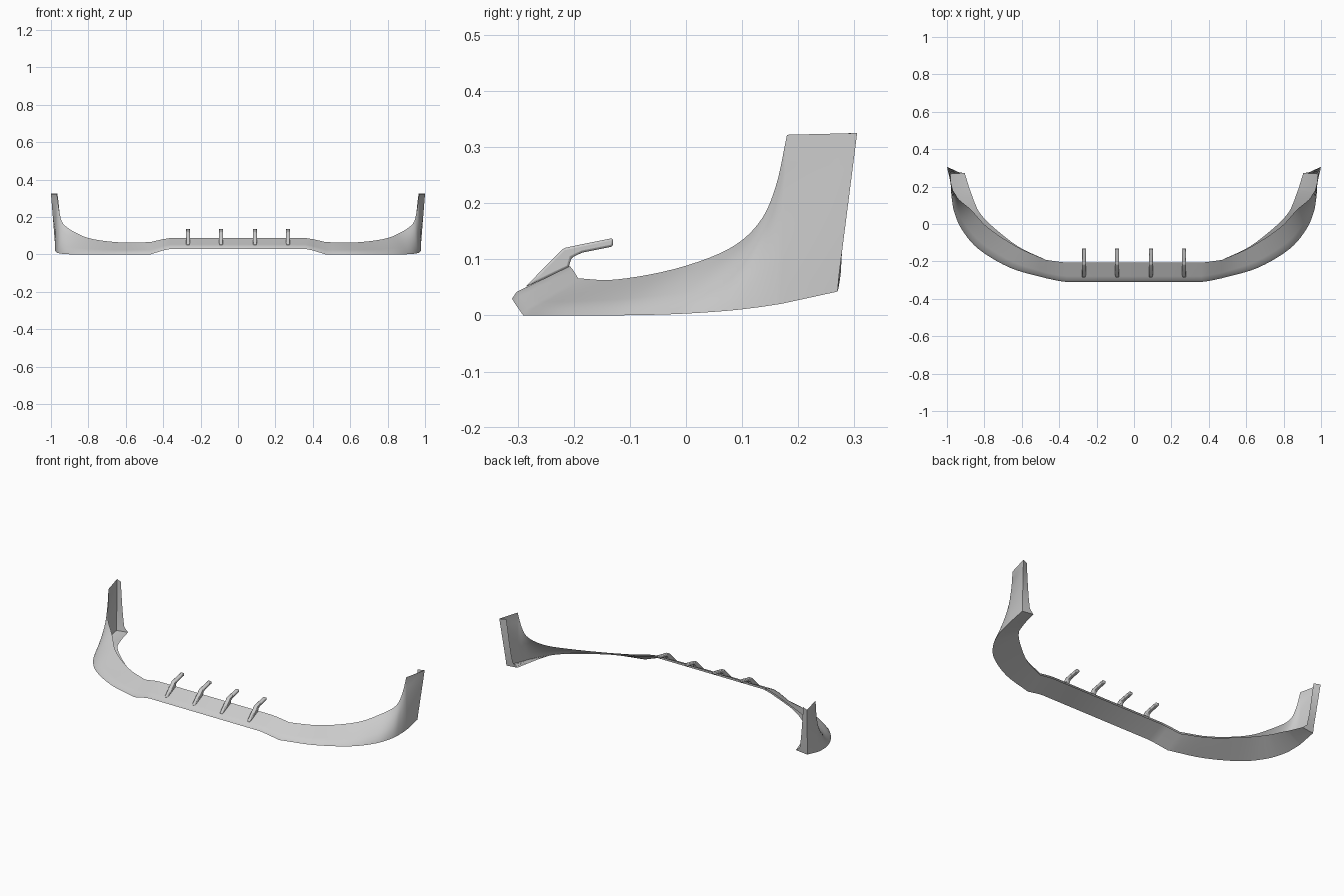
import bpy, bmesh
from mathutils import Vector

cube = bpy.data.objects.get("Cube")
if cube:
    bpy.data.objects.remove(cube, do_unlink=True)

grey = bpy.data.materials.new("light_grey")
grey.use_nodes = True
colour = (0.6, 0.6, 0.6, 1)
grey.diffuse_color = colour
grey.node_tree.nodes["Principled BSDF"].inputs["Base Color"].default_value = colour


def finish(name, bm, smooth_angle=0.6, mirror=False):
    """Turn a bmesh into a shaded object, mirrored across x if asked."""
    bmesh.ops.remove_doubles(bm, verts=bm.verts, dist=0.0003)
    bmesh.ops.recalc_face_normals(bm, faces=bm.faces)
    mesh = bpy.data.meshes.new(name)
    bm.to_mesh(mesh)
    bm.free()
    mesh.materials.append(grey)
    obj = bpy.data.objects.new(name, mesh)
    bpy.context.collection.objects.link(obj)
    bpy.ops.object.select_all(action='DESELECT')
    obj.select_set(True)
    bpy.context.view_layer.objects.active = obj
    bpy.ops.object.shade_smooth_by_angle(angle=smooth_angle)
    if mirror:
        mod = obj.modifiers.new("Mirror", 'MIRROR')
        mod.use_clip = True
    return obj


def loft(bm, rows):
    """Skin quads between neighbouring rows of points."""
    grid = [[bm.verts.new(p) for p in row] for row in rows]
    for a, b in zip(grid, grid[1:]):
        for i in range(len(a) - 1):
            bm.faces.new((a[i], a[i + 1], b[i + 1], b[i]))


def spline(points, steps):
    """Smooth curve through the points."""
    ext = [points[0] * 2 - points[1]] + points + [points[-1] * 2 - points[-2]]
    out = []
    for p, a, b, n in zip(ext, ext[1:], ext[2:], ext[3:]):
        for k in range(steps):
            t = k / steps
            out.append(a + (b - p) * (t / 2)
                       + (p * 2 - a * 5 + b * 4 - n) * (t * t / 2)
                       + (a * 3 - p - b * 3 + n) * (t ** 3 / 2))
    return out + [points[-1]]


def lower(x, y):
    """Point on the bottom edge, which climbs towards the rear."""
    return Vector((x, y, 0.41 * max(0, y + 0.2) ** 3))


# Side wing: bottom edge, top edge and inner edge, front to rear
bottom = [lower(*p) for p in ((.47, -.29), (.66, -.235), (.83, -.135), (.92, -.03),
                              (.96, .06), (.972, .12), (.978, .17))]
top = [Vector(p) for p in ((.47, -.192, .066), (.62, -.125, .064), (.78, -.02, .083),
                           (.87, .075, .118), (.935, .13, .165), (.955, .16, .23),
                           (.968, .18, .322))]
inner = [Vector(p) for p in ((.47, -.192, .056), (.62, -.12, .055), (.76, -.01, .062),
                             (.825, .06, .065), (.85, .11, .062), (.865, .15, .06),
                             (.88, .19, .056))]
bottom, top, inner = (spline(c, 5) for c in (bottom, top, inner))

# Raised flat centre section and its step down to the wings
for x, dy, dz in ((.40, .005, -.006), (.36, 0, 0), (0, 0, 0)):
    bottom.insert(0, Vector((x, -.31 + dy, .03 + dz * 1.4)))
    top.insert(0, Vector((x, -.207 + dy, .088 + dz)))
    inner.insert(0, Vector((x, -.207 + dy, .078 + dz)))

# Rear edge of the upright
bottom.append(lower(.978, .27))
top.append(Vector((1, .305, .325)))
inner.append(Vector((.905, .272, .05)))


def outer_face(b, t):
    """Blunt nose followed by a slightly full slope."""
    row = [b]
    for f in (.08, .3, .55, .8):
        row.append(b.lerp(t, f) + Vector((0, 0, .008 * (1 - f))))
    return row + [t]


bm = bmesh.new()
loft(bm, [outer_face(b, t) for b, t in zip(bottom, top)])
loft(bm, [[i, i.lerp(b, .5), b] for i, b in zip(inner, bottom)])

# Return flange along the rear edge
rear = outer_face(bottom[-1], top[-1])
flange = []
for k, p in enumerate(rear):
    t = k / (len(rear) - 1)
    flange.append(Vector((.905 + .06 * t ** .5, .272 + .018 * t, max(p.z, .05))))
loft(bm, [[a, b] for a, b in zip(rear, flange)])
finish("bumper_lip", bm, mirror=True)

# Four hooked mounting fins
side = ((-.287, .05), (-.255, .083), (-.218, .12), (-.19, .126), (-.13, .138),
        (-.13, .123), (-.185, .112), (-.204, .103), (-.209, .086))
half = 0.011
for n, x in enumerate((-.268, -.09, .09, .268)):
    bm = bmesh.new()
    face = bm.faces.new([bm.verts.new((x - half, y, z)) for y, z in side])
    moved = bmesh.ops.extrude_face_region(bm, geom=[face])
    bmesh.ops.translate(bm, vec=(half * 2, 0, 0),
                        verts=[v for v in moved["geom"] if isinstance(v, bmesh.types.BMVert)])
    fin = finish("fin_%d" % (n + 1), bm)
    bevel = fin.modifiers.new("Bevel", 'BEVEL')
    bevel.width = 0.004
    bevel.segments = 2
